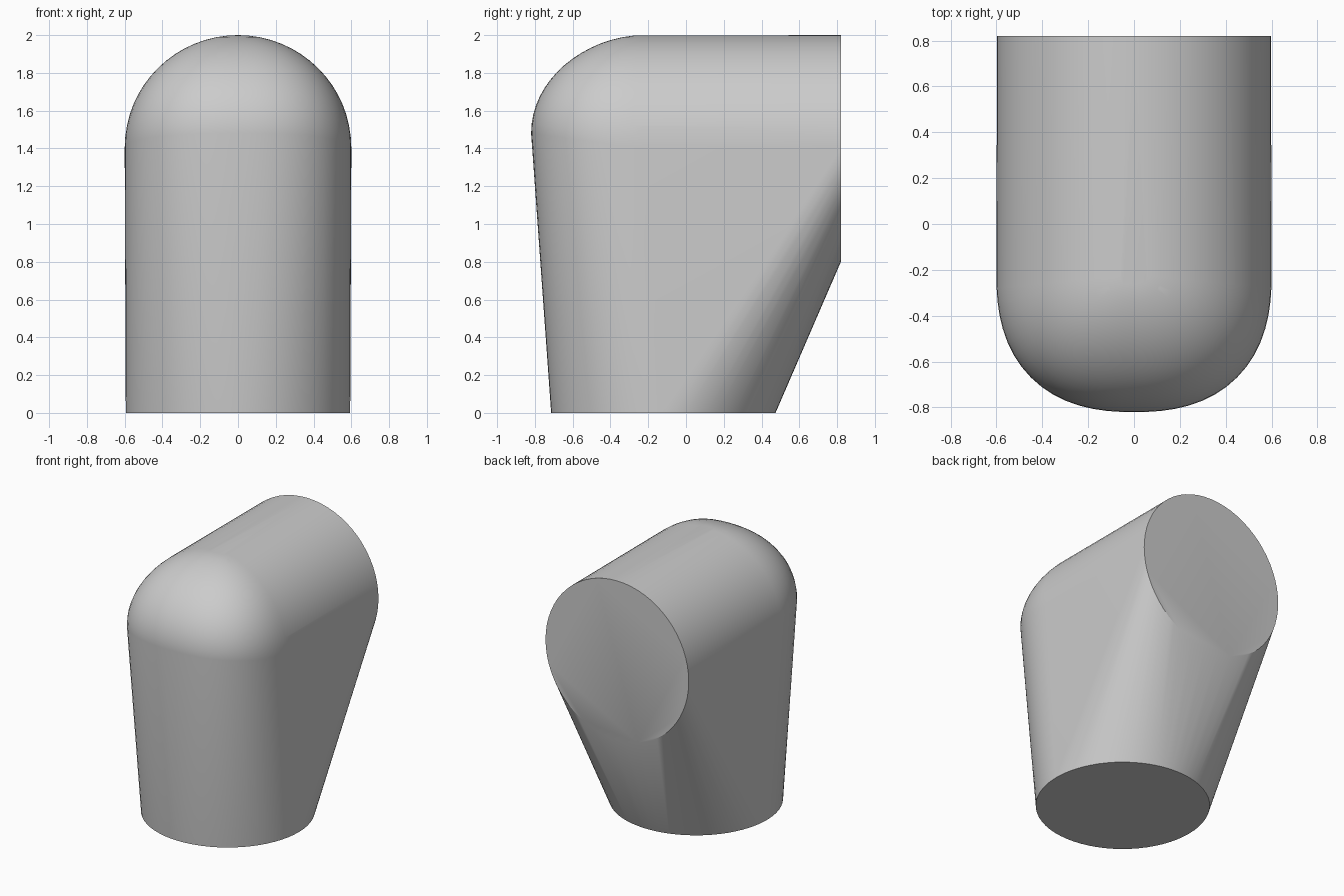
import bpy
import bmesh
from math import sin, cos, pi, radians

old = bpy.data.objects.get("Cube")
if old:
    bpy.data.objects.remove(old, do_unlink=True)

SEGMENTS = 64
RADIUS = 0.6
FULLNESS = 2.4       # plan of the elbow is a little squarer than a circle


def make_material(name, colour):
    mat = bpy.data.materials.new(name)
    mat.use_nodes = True
    mat.diffuse_color = colour
    mat.node_tree.nodes["Principled BSDF"].inputs["Base Color"].default_value = colour
    return mat


def ring(place):
    return [place(cos(2 * pi * i / SEGMENTS), sin(2 * pi * i / SEGMENTS))
            for i in range(SEGMENTS)]


def soften(c, s):
    k = (abs(c) ** FULLNESS + abs(s) ** FULLNESS) ** (-1 / FULLNESS)
    return c * k, s * k


def elbow_ring(tilt):
    def place(c, s):
        u, v = soften(c, s)
        nx, ny, nz = u * cos(tilt), v * cos(tilt), sin(tilt)
        lift = 0.08 * max(0, -ny) * (1 - nz)     # brow rises at the front
        return (RADIUS * nx, -0.22 + RADIUS * ny, 1.4 + RADIUS * nz + lift)
    return ring(place)


# Round foot opening, round rear opening and the domed elbow between them
points = ring(lambda c, s: (0.594 * c, -0.12 + 0.594 * s, 0))
points += ring(lambda c, s: (0.597 * c, 0.82, 1.4 + RADIUS * s))
for step in range(16):
    points += elbow_ring(step * pi / 32)

# Wrap one taut skin around all three
bm = bmesh.new()
for p in points:
    bm.verts.new(p)
hull = bmesh.ops.convex_hull(bm, input=bm.verts)
loose = {g for g in hull["geom_interior"] + hull["geom_unused"]
         if isinstance(g, bmesh.types.BMVert)}
bmesh.ops.delete(bm, geom=list(loose), context="VERTS")
bmesh.ops.dissolve_limit(bm, angle_limit=radians(0.2), verts=bm.verts, edges=bm.edges)
bmesh.ops.recalc_face_normals(bm, faces=bm.faces)

mesh = bpy.data.meshes.new("elbow_body")
bm.to_mesh(mesh)
bm.free()
mesh.materials.append(make_material("plain grey", (0.6, 0.6, 0.6, 1)))

body = bpy.data.objects.new("elbow_body", mesh)
bpy.context.collection.objects.link(body)
bpy.context.view_layer.objects.active = body
body.select_set(True)
bpy.ops.object.shade_smooth_by_angle(angle=radians(30))
